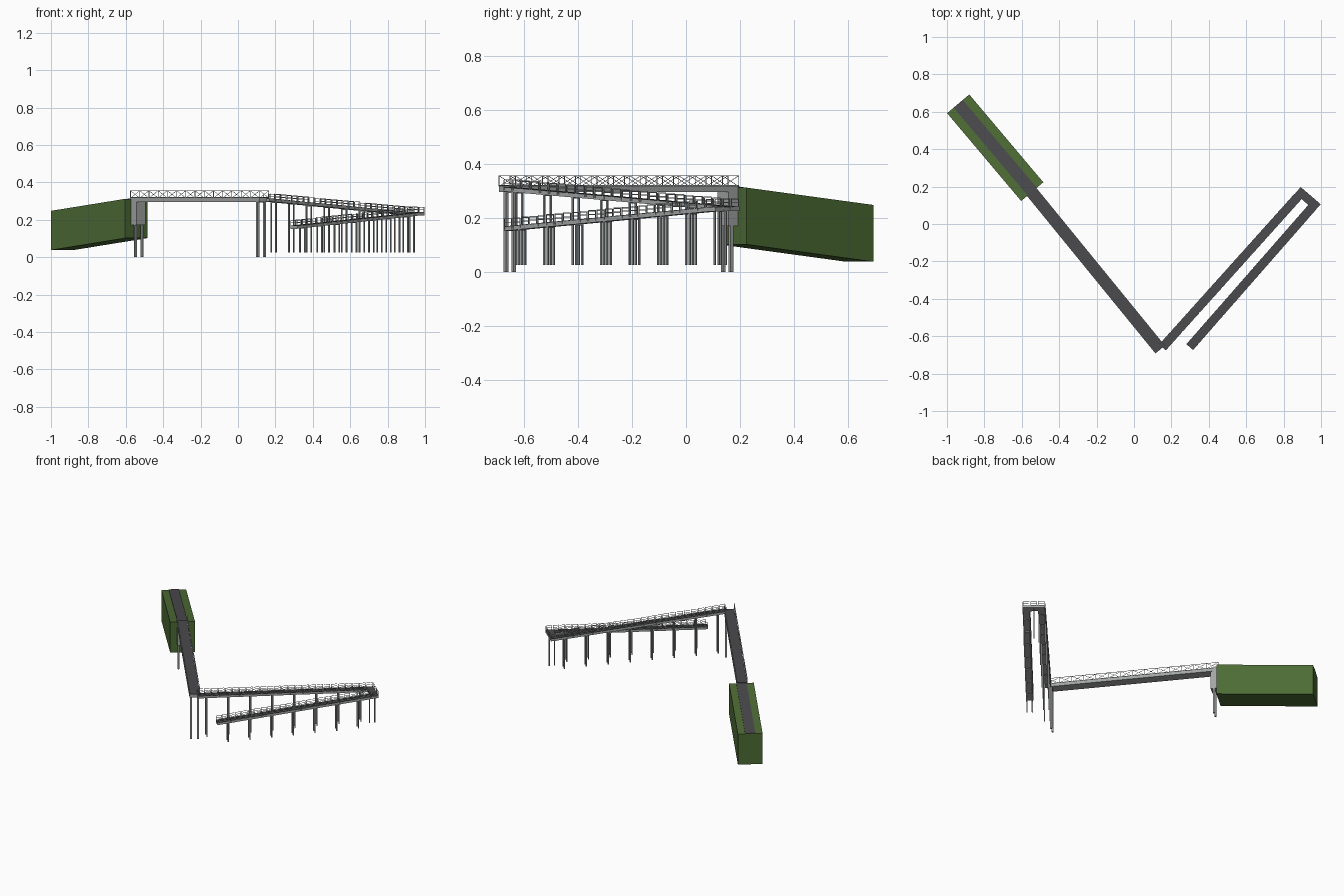
import bpy, bmesh
from mathutils import Vector as V

cube = bpy.data.objects.get("Cube")
if cube:
    bpy.data.objects.remove(cube)

UP = V((0, 0, 1))


def material(name, rgb):
    m = bpy.data.materials.new(name)
    m.use_nodes = True
    m.diffuse_color = (*rgb, 1)
    m.node_tree.nodes["Principled BSDF"].inputs["Base Color"].default_value = (*rgb, 1)
    return m


GRASS = material("grass green", (0.075, 0.15, 0.036))
ASPHALT = material("asphalt grey", (0.07, 0.07, 0.075))
CONCRETE = material("concrete grey", (0.36, 0.38, 0.37))
STEEL = material("railing steel", (0.42, 0.44, 0.43))


def side_of(a, b):
    """Horizontal unit vector to the right of the path from a to b."""
    d = b - a
    return V((d.y, -d.x, 0)).normalized()


def prism(bm, a, b, u, v):
    """Box swept from a to b, with half-extents u and v across it."""
    rings = [[bm.verts.new(p + s * u + t * v)
              for s, t in ((-1, -1), (1, -1), (1, 1), (-1, 1))] for p in (a, b)]
    bm.faces.new(rings[0])
    bm.faces.new(rings[1][::-1])
    for i in range(4):
        j = (i + 1) % 4
        bm.faces.new((rings[0][i], rings[1][i], rings[1][j], rings[0][j]))


def slab(bm, a, b, width, depth):
    """Deck whose top runs from a to b, with upright ends and sides."""
    drop = UP * depth / 2
    prism(bm, a - drop, b - drop, side_of(a, b) * width / 2, drop)


def bar(bm, a, b, side, t=0.0022):
    """Thin square bar lying in the upright plane facing 'side'."""
    prism(bm, a, b, side * t / 2, side.cross(b - a).normalized() * t / 2)


def post(bm, x, y, z0, z1, along, t):
    across = UP.cross(along)
    prism(bm, V((x, y, z0)), V((x, y, z1)), along * t / 2, across * t / 2)


def finish(name, bm, mat):
    bmesh.ops.recalc_face_normals(bm, faces=bm.faces[:])
    mesh = bpy.data.meshes.new(name)
    bm.to_mesh(mesh)
    bm.free()
    mesh.materials.append(mat)
    ob = bpy.data.objects.new(name, mesh)
    bpy.context.collection.objects.link(ob)


def deck(name, a, b, width, depth):
    """Concrete slab with a thin asphalt surface."""
    bm = bmesh.new()
    slab(bm, a, b, width, depth)
    finish(name + "_slab", bm, CONCRETE)
    bm = bmesh.new()
    lift = UP * 0.003
    slab(bm, a + lift, b + lift, width, 0.003)
    finish(name + "_surface", bm, ASPHALT)


def truss_railing(name, a, b, offset, height, panels):
    """Posts, two chords and crossed braces along both edges."""
    bm = bmesh.new()
    s = side_of(a, b)
    top = UP * height
    for sign in (-1, 1):
        p, q = a + s * offset * sign, b + s * offset * sign
        bar(bm, p + top, q + top, s)
        bar(bm, p + UP * 0.004, q + UP * 0.004, s)
        for i in range(panels + 1):
            c = p.lerp(q, i / panels)
            bar(bm, c, c + top, s)
            if i < panels:
                n = p.lerp(q, (i + 1) / panels)
                bar(bm, c, n + top, s, 0.0016)
                bar(bm, c + top, n, s, 0.0016)
    finish(name, bm, STEEL)


def panel_railing(bm, a, b, s, panels, height=0.03):
    """Row of separate level railing panels from a to b."""
    for i in range(panels):
        p = a.lerp(b, (i + 0.08) / panels)
        q = a.lerp(b, (i + 0.92) / panels)
        z = (p.z + q.z) / 2
        for h in (height, height * 0.55):
            bar(bm, V((p.x, p.y, z + h)), V((q.x, q.y, z + h)), s)
        for c in (p, q):
            bar(bm, c - UP * 0.008, V((c.x, c.y, z + height)), s)


def pier_row(name, points, along, offset, t, base, depth):
    """Column pairs, each pair tied by a crosshead under the deck."""
    bm = bmesh.new()
    across = UP.cross(along)
    for p in points:
        for sign in (-1, 1):
            c = p + across * offset * sign
            post(bm, c.x, c.y, base, p.z - depth, along, t)
        reach = across * (offset + t / 2)
        c = p - UP * (depth + 0.002)
        prism(bm, c - reach, c + reach, along * t / 2, UP * 0.002)
    finish(name, bm, CONCRETE)


# Key points on the walking surface
bank_far = V((-0.94, 0.6425, 0.248))
bank_near = V((-0.544, 0.173, 0.312))
bridge_a = V((-0.55, 0.175, 0.316))
bridge_b = V((0.14, -0.671, 0.316))
ramp_top = V((0.152, -0.66, 0.312))
turn_1 = V((0.893, 0.165, 0.240))
turn_2 = V((0.966, 0.104, 0.238))
ramp_foot = V((0.298, -0.658, 0.166))

# Grass embankment with the path on it
bm = bmesh.new()
slab(bm, bank_far, bank_near, 0.155, 0.21)
finish("embankment", bm, GRASS)
bm = bmesh.new()
slab(bm, bank_far + UP * 0.004, bank_near + UP * 0.004, 0.064, 0.006)
finish("embankment_path", bm, ASPHALT)

# Bridge span, truss railings, abutment and main columns
deck("bridge", bridge_a, bridge_b, 0.066, 0.02)
truss_railing("bridge_railing", bridge_a, bridge_b, 0.032, 0.04, 14)
along = (bridge_b - bridge_a).normalized()
bm = bmesh.new()
slab(bm, bridge_a - UP * 0.01, bridge_a + along * 0.05 - UP * 0.01, 0.064, 0.135)
finish("abutment", bm, CONCRETE)
pier_row("bridge_columns", [bridge_a + along * 0.03, bridge_b - along * 0.026],
         along, 0.023, 0.012, 0, 0.02)

# Two ramps folded back on each other, with a landing between
dir_1 = (turn_1 - ramp_top).normalized()
flat = V((dir_1.x, dir_1.y, 0)).normalized()
across = side_of(ramp_top, turn_1)
deck("upper_ramp", ramp_top, turn_1, 0.045, 0.014)
deck("lower_ramp", ramp_foot, turn_2, 0.045, 0.014)
deck("landing", turn_1 - across * 0.0225, turn_2 + across * 0.0225, 0.046, 0.014)

# Stepped railing panels on the ramps and around the landing
bm = bmesh.new()
for a, b in ((ramp_top, turn_1), (ramp_foot, turn_2)):
    s = side_of(a, b)
    for sign in (-1, 1):
        edge = s * 0.023 * sign
        panel_railing(bm, a + edge, b - flat * 0.023 + edge, s, 24)
finish("ramp_railing", bm, STEEL)
bm = bmesh.new()
corner_1 = turn_1 + flat * 0.022 - across * 0.022
corner_2 = turn_2 + flat * 0.022 + across * 0.022
panel_railing(bm, corner_1, corner_2, flat, 3)
for c in (corner_1, corner_2):
    panel_railing(bm, c - flat * 0.044, c, across, 1)
finish("landing_railing", bm, STEEL)


# Slender ramp columns at regular stations
def stations(a, b, first_y, count):
    return [a.lerp(b, (first_y + 0.105 * k - a.y) / (b.y - a.y)) for k in range(count)]


pier_row("upper_ramp_columns", stations(ramp_top, turn_1, -0.617, 8),
         flat, 0.017, 0.0065, 0.026, 0.014)
pier_row("lower_ramp_columns", stations(ramp_foot, turn_2, -0.605, 7),
         flat, 0.017, 0.0065, 0.026, 0.014)
# The landing pair stands in line with the ramps
pier_row("landing_columns", [turn_1.lerp(turn_2, 0.5)], across, 0.017, 0.0065, 0.026, 0.014)
